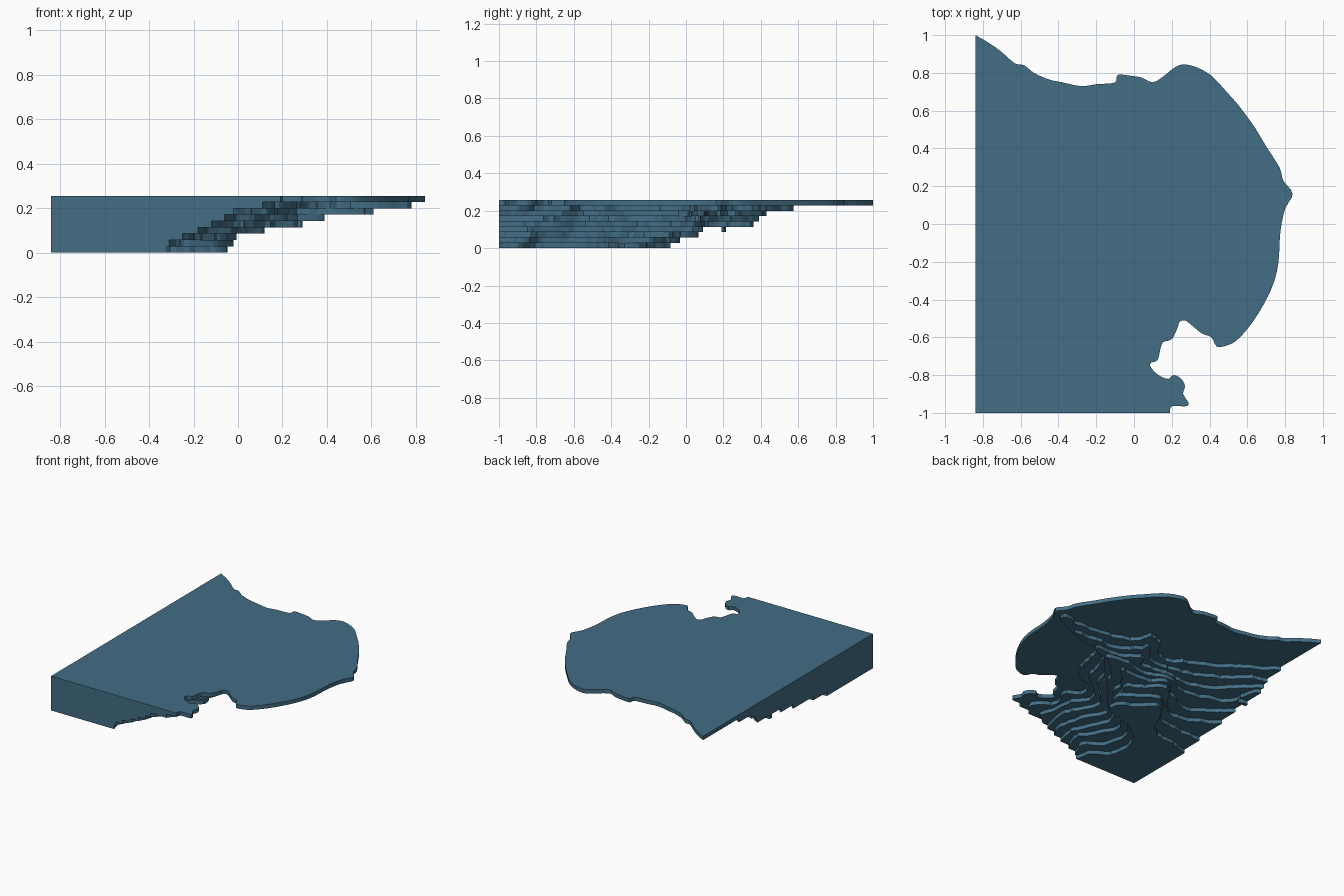
import bpy, bmesh
from mathutils import Vector, noise

LEFT, FRONT = -0.84, -1.0
STEP = 0.256 / 9

blue = bpy.data.materials.new("slate blue")
blue.diffuse_color = (0.055, 0.155, 0.235, 1)


def smooth(pts, n):
    """Catmull-Rom curve through the points of an open line."""
    p = [Vector(q) for q in pts]
    p = [p[0] * 2 - p[1]] + p + [p[-1] * 2 - p[-2]]
    out = []
    for i in range(1, len(p) - 2):
        a, b, c, d = p[i - 1:i + 3]
        for k in range(n):
            t = k / n
            out.append(0.5 * (2 * b + (c - a) * t + (2 * a - 5 * b + 4 * c - d) * t * t
                              + (3 * b - a - 3 * c + d) * t ** 3))
    return out + [p[-2]]


def terrace(name, level, pts, n=6, rough=0.022):
    """Flat slab: coast line from the left cut round to the front cut."""
    line = []
    for q in smooth(pts, n):
        s = Vector((q.x, q.y, 0.3 + level * 0.04))
        w = noise.noise_vector(s * 9) * rough + noise.noise_vector(s * 24) * rough * 0.7
        fade = max(0, min(1, (q.x - LEFT) * 12, (q.y - FRONT) * 12))
        line.append((max(LEFT, q.x + w.x * fade), max(FRONT, q.y + w.y * fade)))
    line[0], line[-1] = pts[0], pts[-1]
    line.append((LEFT, FRONT))
    slab(name, level, line)


def slab(name, level, line):
    bm = bmesh.new()
    f = bm.faces.new([bm.verts.new((x, y, level * STEP)) for x, y in line])
    ext = bmesh.ops.extrude_face_region(bm, geom=[f])
    top = [v for v in ext["geom"] if isinstance(v, bmesh.types.BMVert)]
    bmesh.ops.translate(bm, verts=top, vec=(0, 0, STEP))
    bmesh.ops.triangulate(bm, faces=[g for g in bm.faces if len(g.verts) > 4])
    bmesh.ops.recalc_face_normals(bm, faces=bm.faces)
    me = bpy.data.meshes.new(name)
    bm.to_mesh(me)
    bm.free()
    me.materials.append(blue)
    bpy.context.collection.objects.link(bpy.data.objects.new(name, me))


# top surface with its shoreline
terrace("water_surface", 8, [
    (-.84, 1), (-.77, .96), (-.70, .91), (-.63, .85), (-.58, .84), (-.53, .80), (-.45, .765),
    (-.38, .75), (-.28, .73), (-.2, .74), (-.12, .745), (-.095, .755), (-.085, .79),
    (-.02, .785), (.04, .775), (.1, .75), (.16, .785), (.21, .825), (.26, .845), (.33, .83),
    (.41, .785), (.49, .70), (.56, .62), (.64, .51), (.70, .41), (.77, .30), (.79, .23),
    (.84, .16), (.80, .08), (.775, -.04), (.765, -.2), (.74, -.31), (.69, -.42), (.62, -.53),
    (.55, -.61), (.5, -.64), (.44, -.65), (.41, -.60), (.36, -.58), (.31, -.54), (.27, -.51),
    (.24, -.52), (.23, -.55), (.2, -.61), (.155, -.625), (.14, -.66), (.125, -.72),
    (.09, -.735), (.09, -.76), (.13, -.80), (.18, -.82), (.21, -.80), (.25, -.82),
    (.27, -.86), (.26, -.90), (.29, -.95), (.27, -.965), (.2, -.965), (.19, -1)], 3, 0)

# descending depth terraces
terrace("terrace_7", 7, [
    (-.84, .575), (-.66, .46), (-.49, .34), (-.32, .25), (-.15, .17), (-.05, .2), (.05, .33),
    (.15, .34), (.2, .24), (.38, .18), (.6, .15), (.72, .19), (.78, .13), (.6, .06),
    (.45, .03), (.3, -.03), (.27, -.18), (.2, -.35), (.05, -.45), (0, -.55), (.09, -.64),
    (.05, -.75), (.1, -.83), (.17, -.9), (.11, -1)])
terrace("terrace_6", 6, [
    (-.84, .43), (-.68, .36), (-.52, .24), (-.35, .17), (-.15, .12), (-.02, .14), (.08, .27),
    (.13, .22), (.25, .13), (.45, .1), (.61, .1), (.45, .03), (.27, 0), (.2, -.12),
    (.15, -.3), (0, -.43), (-.06, -.55), (.02, -.68), (.02, -.8), (.06, -.92), (-.02, -1)])
terrace("terrace_5", 5, [
    (-.84, .39), (-.72, .3), (-.6, .15), (-.4, .08), (-.2, .1), (-.02, .08), (.07, .16),
    (.2, .09), (.41, .06), (.25, -.02), (.14, -.15), (.08, -.28), (-.05, -.4), (-.12, -.55),
    (-.04, -.7), (-.02, -.85), (-.06, -1)])
terrace("terrace_4", 4, [
    (-.84, .36), (-.79, .32), (-.77, .15), (-.65, .08), (-.45, .02), (-.22, .09), (-.05, .04),
    (.12, .08), (.3, .05), (.15, -.05), (.07, -.2), (-.02, -.3), (-.12, -.42), (-.2, -.56),
    (-.12, -.72), (-.08, -.88), (-.12, -1)])
terrace("terrace_3", 3, [
    (-.84, .085), (-.72, -.02), (-.55, -.1), (-.38, -.04), (-.24, .08), (-.08, .01),
    (.11, .03), (.02, -.12), (-.02, -.25), (-.14, -.38), (-.26, -.56), (-.2, -.72),
    (-.15, -.88), (-.18, -1)])
terrace("terrace_2", 2, [
    (-.84, -.06), (-.7, -.15), (-.52, -.2), (-.38, -.1), (-.25, .06), (-.1, -.04), (-.01, -.1),
    (-.06, -.25), (-.15, -.36), (-.33, -.55), (-.28, -.73), (-.2, -.86), (-.25, -1)])
terrace("terrace_1", 1, [
    (-.84, -.3), (-.68, -.3), (-.5, -.28), (-.38, -.15), (-.27, -.03), (-.16, -.08),
    (-.02, -.2), (-.1, -.34), (-.24, -.42), (-.4, -.54), (-.38, -.76), (-.26, -.86), (-.31, -1)])
terrace("deepest_floor", 0, [
    (-.84, -.46), (-.66, -.42), (-.5, -.36), (-.4, -.2), (-.29, -.08), (-.2, -.16),
    (-.04, -.3), (-.15, -.37), (-.3, -.44), (-.46, -.54), (-.48, -.78), (-.36, -.88), (-.32, -1)])

# small isolated deep spots along the left cut
for i, (level, y0, y1) in enumerate([(3, .19, .215), (4, .17, .27)]):
    slab(f"deep_spot_{i}", level, [(LEFT, y0), (-.79, y0), (-.77, (y0 + y1) / 2), (-.8, y1), (LEFT, y1)])
